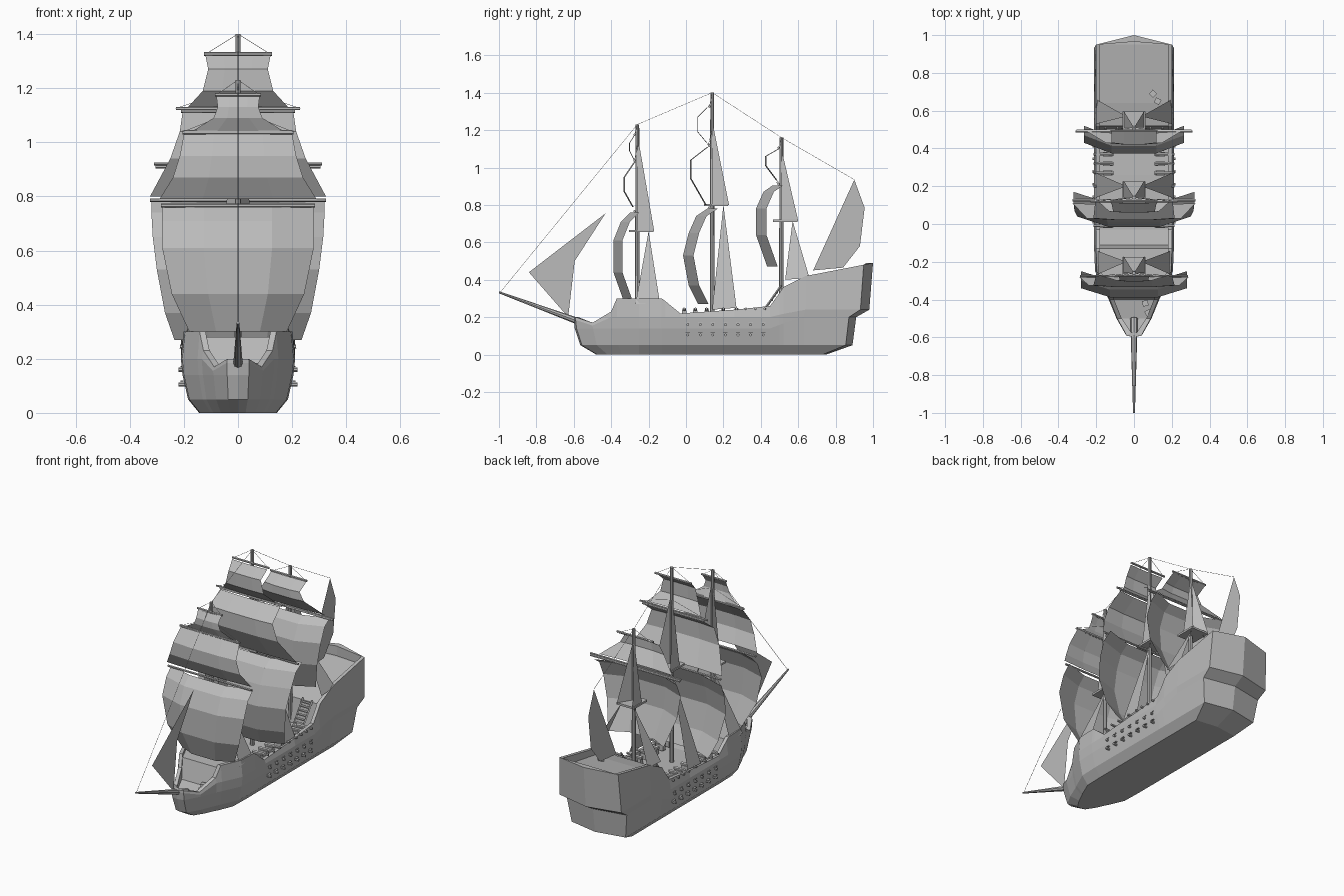
import bpy, bmesh
from mathutils import Vector

cube = bpy.data.objects.get("Cube")
if cube:
    bpy.data.objects.remove(cube, do_unlink=True)

grey = bpy.data.materials.new("plain_grey")
grey.use_nodes = True
grey.diffuse_color = (0.5, 0.5, 0.5, 1)
grey.node_tree.nodes["Principled BSDF"].inputs["Base Color"].default_value = (0.5, 0.5, 0.5, 1)


def make_object(name, bm, mirror=False):
    """Turn a bmesh into a grey object, mirrored across x if asked."""
    bmesh.ops.remove_doubles(bm, verts=bm.verts, dist=0.0005)
    bmesh.ops.recalc_face_normals(bm, faces=bm.faces)
    mesh = bpy.data.meshes.new(name)
    bm.to_mesh(mesh)
    bm.free()
    mesh.materials.append(grey)
    obj = bpy.data.objects.new(name, mesh)
    bpy.context.collection.objects.link(obj)
    if mirror:
        obj.modifiers.new("mirror", 'MIRROR').use_axis[0] = True
    return obj


def add_grid(bm, rows):
    """Skin quads between successive rows of points."""
    grid = [[bm.verts.new(p) for p in row] for row in rows]
    for a, b in zip(grid, grid[1:]):
        for i in range(len(a) - 1):
            bm.faces.new((a[i], a[i + 1], b[i + 1], b[i]))


def add_rod(bm, start, end, r1, r2=None, sides=8):
    """Tapered rod between two points."""
    start, end = Vector(start), Vector(end)
    axis = end - start
    new = bmesh.ops.create_cone(bm, cap_ends=True, segments=sides, radius1=r1,
                                radius2=r1 if r2 is None else r2, depth=axis.length)["verts"]
    turn = axis.to_track_quat('Z', 'Y').to_matrix()
    bmesh.ops.rotate(bm, verts=new, matrix=turn)
    bmesh.ops.translate(bm, verts=new, vec=(start + end) / 2)


def add_box(bm, centre, size):
    new = bmesh.ops.create_cube(bm, size=1)["verts"]
    bmesh.ops.scale(bm, verts=new, vec=size)
    bmesh.ops.translate(bm, verts=new, vec=centre)


def rod(name, *args, **kw):
    bm = bmesh.new()
    add_rod(bm, *args, **kw)
    return make_object(name, bm)


def sheet(name, points, mirror=False):
    bm = bmesh.new()
    bm.faces.new([bm.verts.new(p) for p in points])
    return make_object(name, bm, mirror)


# Hull: stations of (y, half width, rail height, deck height)
STATIONS = [
    (-.60, 0, .20, .15), (-.59, .04, .20, .15), (-.50, .09, .17, .14), (-.40, .13, .23, .16),
    (-.37, .145, .30, .28), (-.25, .2, .30, .28), (-.13, .205, .30, .28), (-.11, .205, .285, .2),
    (-.03, .205, .22, .19), (.26, .205, .24, .2), (.45, .205, .26, .2), (.50, .205, .33, .2),
    (.52, .205, .36, .35), (.64, .205, .42, .38), (.95, .205, .48, .43), (1.0, 0, .49, .43)]
BOW_RAKE = (.12, .035, .005, 0, 0)
STERN_RAKE = (-.25, -.11, -.09, -.02, 0)
WIDTHS = (.7, .9, 1, 1.03, .98)


def station_points(y, w, top, deck):
    after = min(max((y - .45) / .16, 0), 1)
    wale = .14 + .06 * after
    ledge = min(.2 + .04 * after, top - .015)
    bow = max((-.3 - y) / .3, 0)
    stern = max((y - .6) / .4, 0)
    pts = []
    for i, z in enumerate((0, .05, min(wale, ledge - .01), ledge, top)):
        pts.append((w * WIDTHS[i], y + bow * BOW_RAKE[i] + stern * STERN_RAKE[i], z))
    keel, inner = pts[0][1], max(w - .025, 0)
    yi = min(max(y, -.575), .965)
    return [(0, keel, 0)] + pts + [(inner, yi, top), (inner, yi, deck), (0, yi, deck)]


bm = bmesh.new()
add_grid(bm, [station_points(*s) for s in STATIONS])
make_object("hull", bm, mirror=True)

# Masts: y, top height, platform height, shroud top height, shroud base start
MASTS = {"fore": (-.26, 1.23, .66, 1.18, -.27, .27),
         "main": (.14, 1.4, .8, 1.25, .14, .24),
         "mizzen": (.51, 1.16, .715, 1.1, .53, .4)}
for name, (y, top, plat, apex, base, rail) in MASTS.items():
    rod(name + "_mast", (0, y, .15), (0, y, top), .013, .01)
    bm = bmesh.new()
    add_box(bm, (0, y + .02, plat), (.12, .13, .012))
    make_object(name + "_top_platform", bm)
    # Shrouds below and above the platform
    sheet(name + "_lower_shroud", [(.2, base, rail), (.2, base + .13, rail + .01),
                                   (.04, y + .06, plat)], True)
    sheet(name + "_upper_shroud", [(.055, y, plat), (.055, y + .09, plat), (0, y, apex)], True)
    sheet(name + "_upper_shroud_back", [(0, y, plat), (.055, y + .09, plat), (0, y, apex)], True)

# Square sails: rows of (y, z, half width) from head to foot, sideways curve
SAILS = {
    "fore_course": (.06, [(-.31, .76, .28), (-.36, .71, .28), (-.4, .61, .28),
                          (-.4, .44, .245), (-.35, .3, .18)]),
    "fore_topsail": (.01, [(-.28, 1.03, .2), (-.335, .95, .215), (-.335, .87, .24), (-.29, .79, .29)]),
    "fore_topgallant": (.005, [(-.28, 1.17, .08), (-.305, 1.13, .075), (-.305, 1.09, .09),
                               (-.28, 1.04, .17)]),
    "main_course": (.07, [(.1, .78, .32), (.04, .74, .32), (0, .65, .315), (-.03, .53, .3),
                          (0, .37, .27), (.05, .27, .235)]),
    "main_topsail": (.01, [(.11, 1.11, .205), (.02, 1.04, .215), (.02, .94, .25), (.1, .8, .325)]),
    "main_topgallant": (.005, [(.11, 1.32, .12), (.06, 1.27, .11), (.06, 1.19, .13),
                               (.11, 1.13, .185)]),
    "mizzen_course": (.07, [(.45, .905, .265), (.4, .87, .265), (.36, .78, .265),
                            (.36, .64, .24), (.42, .47, .19)]),
    "mizzen_topsail": (.01, [(.49, 1.1, .12), (.42, 1.06, .12), (.42, 1.01, .15), (.48, .93, .25)]),
}
for name, (curve, rows) in SAILS.items():
    bm = bmesh.new()
    add_grid(bm, [[(w * f, y + curve * abs(f) ** 2, z) for f in (-1, -.45, .45, 1)]
                  for y, z, w in rows])
    make_object(name + "_sail", bm)
    # Yard along the head of each sail
    y, z, w = rows[0]
    yard = w + (.04 if name == "mizzen_course" else .005)
    ym = MASTS[name.split("_")[0]][0] - .015
    rod(name + "_yard", (-yard, ym, z + .006), (yard, ym, z + .006), .007, sides=6)

# Wider yards below the upper sails
for name, y, z, w in (("main", .12, 1.125, .23), ("fore", -.275, 1.04, .2), ("mizzen", .49, .92, .31)):
    rod(name + "_foot_yard", (-w, y, z), (w, y, z), .006, sides=6)

# Fore-and-aft sails
sheet("spanker_sail", [(0, .68, .45), (0, .9, .935), (0, .955, .785), (0, .93, .58), (0, .84, .465)])
sheet("jib_sail", [(0, -.43, .755), (0, -.84, .44), (0, -.63, .2), (0, -.595, .5)])

# Bowsprit and rigging
rod("bowsprit", (0, -.5, .15), (0, -1, .333), .02, .005)
tips = {n: (0, m[0], m[1]) for n, m in MASTS.items()}
stays = [((0, -.995, .33), tips["fore"]), (tips["fore"], tips["main"]),
         (tips["main"], tips["mizzen"]), (tips["mizzen"], (0, .9, .935))]
for side in (-1, 1):
    stays += [(tips["main"], (side * .12, .125, 1.325)), (tips["fore"], (side * .08, -.275, 1.175)),
              (tips["mizzen"], (side * .12, .5, 1.1)),
              ((0, .14, 1.2), (side * .23, .12, 1.125)), ((0, -.26, 1.12), (side * .2, -.275, 1.04))]
bm = bmesh.new()
for a, b in stays:
    add_rod(bm, a, b, .0012, sides=3)
make_object("rigging", bm)

# Gun rows through the hull sides
bm = bmesh.new()
for i in range(7):
    y = .01 + .067 * i
    for z in (.105, .16):
        add_rod(bm, (.18, y, z), (.22, y, z), .008, sides=6)
        add_box(bm, (.207, y, z + .012), (.012, .024, .004))
make_object("hull_guns", bm, mirror=True)

# Guns on the open deck with their carriages
bm = bmesh.new()
for y in (-.01, .05, .11, .2, .27, .32, .37, .42):
    add_rod(bm, (.11, y, .24), (.215, y, .245), .011, .007, sides=6)
    add_box(bm, (.14, y, .218), (.05, .024, .034))
make_object("deck_guns", bm, mirror=True)

# Stairs up to the aft deck
bm = bmesh.new()
for i in range(8):
    add_box(bm, (.12, .40 + .014 * i, .21 + .02 * i), (.06, .016, .006))
for x in (.088, .152):
    add_rod(bm, (x, .39, .2), (x, .51, .37), .006, sides=4)
make_object("stairs", bm, mirror=True)

# Small crates fore and aft
for i, (x, y, z) in enumerate(((.06, -.42, .17), (.075, -.47, .16), (.1, .69, .4), (.125, .65, .395))):
    bm = bmesh.new()
    add_box(bm, (0, 0, 0), (.03, .03, .03))
    crate = make_object("crate_%d" % (i + 1), bm)
    crate.location = (x, y, z)
    crate.rotation_euler[2] = .3 * i + .2
